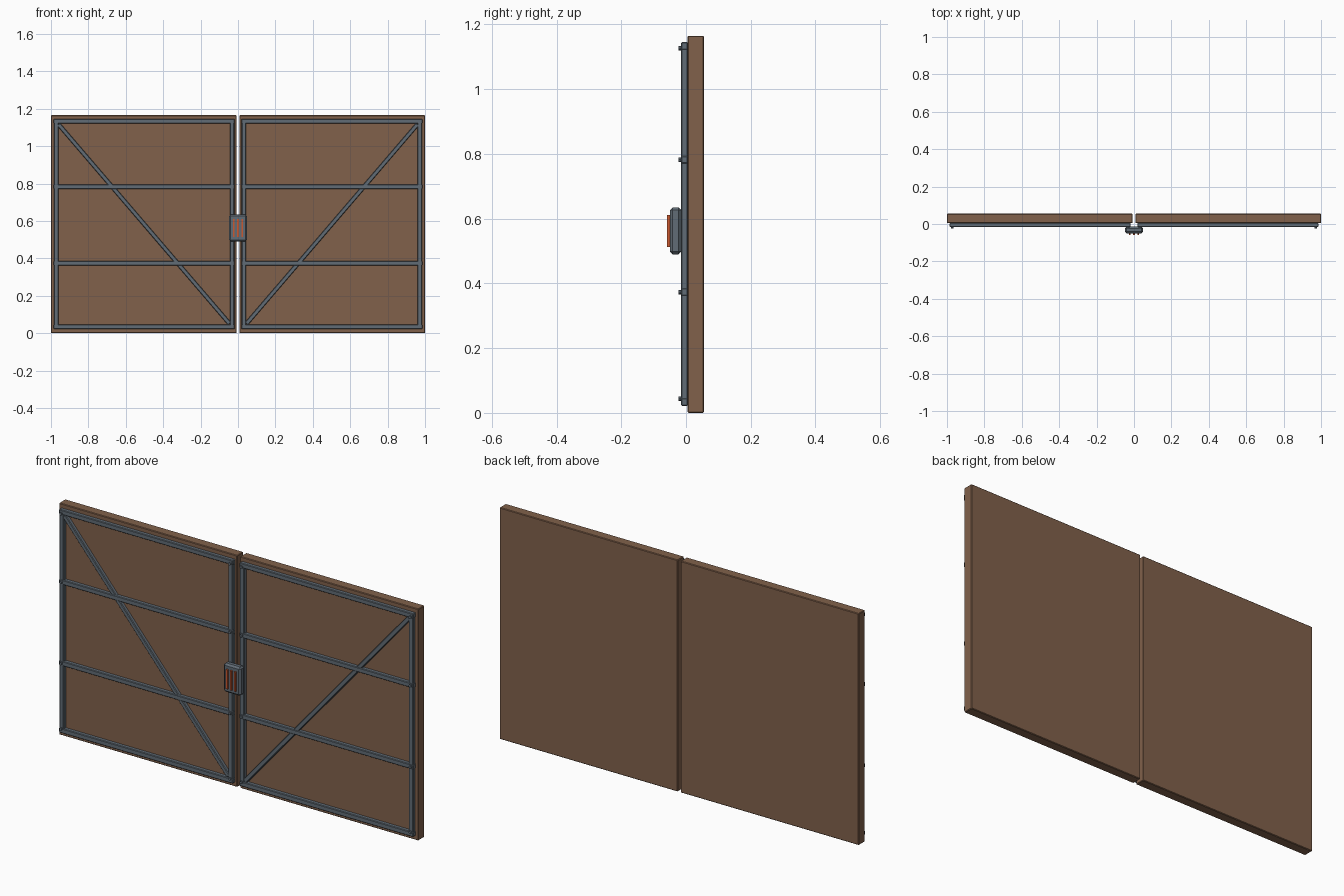
import bpy
from mathutils import Vector

cube = bpy.data.objects.get("Cube")
if cube:
    bpy.data.objects.remove(cube, do_unlink=True)


def material(name, r, g, b):
    mat = bpy.data.materials.new(name)
    mat.use_nodes = True
    mat.diffuse_color = (r, g, b, 1)
    mat.node_tree.nodes["Principled BSDF"].inputs["Base Color"].default_value = (r, g, b, 1)
    return mat


WOOD = material("brown wood", 0.22, 0.12, 0.07)
STEEL = material("grey steel", 0.12, 0.15, 0.18)
ORANGE = material("rusty orange", 0.6, 0.1, 0.03)


def finish(obj, name, mat, bevel):
    obj.name = name
    obj.data.materials.append(mat)
    if bevel:
        mod = obj.modifiers.new("Bevel", "BEVEL")
        mod.width = bevel
        mod.segments = 1
    return obj


def box(name, low, high, mat, bevel=0.0, tilt=0.0):
    low, high = Vector(low), Vector(high)
    bpy.ops.mesh.primitive_cube_add(size=1, location=(low + high) / 2)
    obj = bpy.context.object
    obj.scale = high - low
    bpy.ops.object.transform_apply(location=False, rotation=False, scale=True)
    obj.rotation_euler.y = tilt
    return finish(obj, name, mat, bevel)


def bolt(name, x, z):
    bpy.ops.mesh.primitive_cylinder_add(vertices=8, radius=0.007, depth=0.012,
                                        location=(x, -0.017, z), rotation=(1.5708, 0, 0))
    finish(bpy.context.object, name, STEEL, 0)


FRONT, BACK = -0.015, 0.006
RAILS = {"bottom": 0.034, "lower": 0.373, "upper": 0.782, "top": 1.133}

for side, s in (("left", 1), ("right", -1)):
    def part(name, x0, x1, y0, y1, z0, z1, mat, bevel):
        a, b = sorted((s * x0, s * x1))
        box(f"{side}_{name}", (a, y0, z0), (b, y1, z1), mat, bevel)

    # Wooden leaf
    part("door_panel", 0.008, 1.0, 0.005, 0.055, 0, 1.165, WOOD, 0.003)

    # Steel frame with rails between two stiles
    part("inner_stile", 0.02, 0.044, FRONT, BACK, 0.022, 1.145, STEEL, 0.003)
    part("outer_stile", 0.96, 0.984, FRONT, BACK, 0.022, 1.145, STEEL, 0.003)
    for name, z in RAILS.items():
        part(f"{name}_rail", 0.018, 0.986, FRONT - 0.001, BACK, z - 0.012, z + 0.012, STEEL, 0.003)
        for end, x in (("inner", 0.032), ("outer", 0.972)):
            bolt(f"{side}_{name}_{end}_bolt", s * x, z + (0.01 if name == "bottom" else -0.006 if name == "top" else 0))

    # Diagonal brace from low inner corner to high outer corner
    start, end = Vector((s * 0.045, 0, 0.05)), Vector((s * 0.96, 0, 1.117))
    mid, run = (start + end) / 2, end - start
    half = Vector((0.011, 0, run.length / 2))
    mid.y, half.y = -0.004, 0.01
    box(f"{side}_brace", mid - half, mid + half, STEEL, 0.003,
        tilt=Vector((0, 1)).angle_signed(Vector((run.x, run.z))))

# Latch housing with three grip bars
box("latch_housing", (-0.048, -0.05, 0.49), (0.048, -0.014, 0.635), STEEL, 0.009)
for i, x in enumerate((-0.023, 0, 0.023)):
    box(f"latch_bar_{i + 1}", (x - 0.005, -0.058, 0.513), (x + 0.005, -0.048, 0.611), ORANGE)
